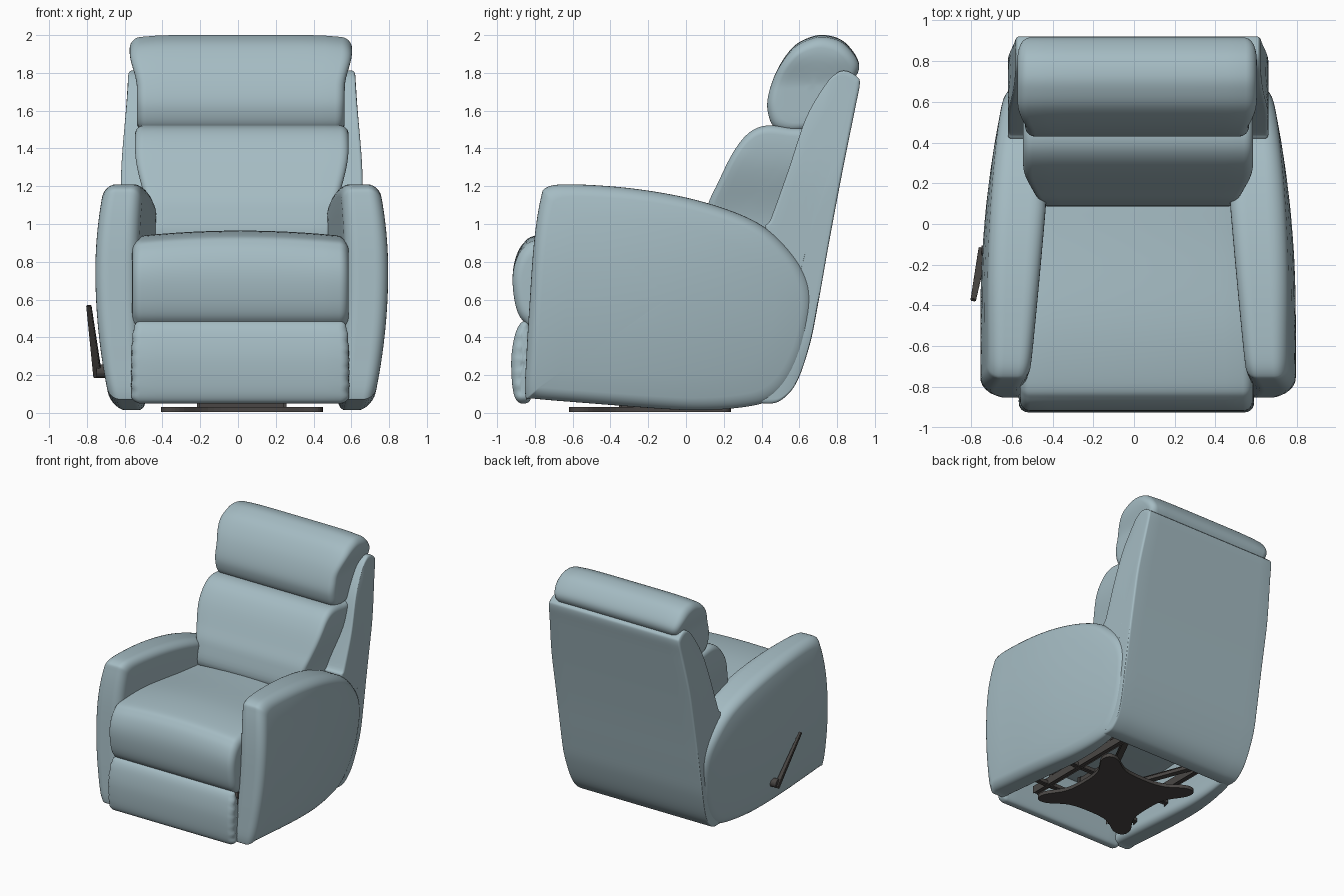
import bpy, bmesh, math
from mathutils import Vector

if "Cube" in bpy.data.objects:
    bpy.data.objects.remove(bpy.data.objects["Cube"])

CX = 0.02  # the chair body sits slightly to the right because of the lever


def material(name, rgb):
    m = bpy.data.materials.new(name)
    m.diffuse_color = (*rgb, 1)
    m.use_nodes = True
    m.node_tree.nodes["Principled BSDF"].inputs["Base Color"].default_value = m.diffuse_color
    return m


FABRIC = material("grey blue fabric", (0.375, 0.5, 0.545))
METAL = material("dark metal", (0.068, 0.062, 0.058))


def finish(name, bm, mat, smooth=True):
    bmesh.ops.recalc_face_normals(bm, faces=bm.faces)
    me = bpy.data.meshes.new(name)
    bm.to_mesh(me)
    bm.free()
    me.materials.append(mat)
    ob = bpy.data.objects.new(name, me)
    bpy.context.collection.objects.link(ob)
    for p in me.polygons:
        p.use_smooth = smooth
    return ob


def spline(pts, n=6):
    """Closed smooth curve through the points."""
    out, k = [], len(pts)
    for i in range(k):
        a, b, c, d = (Vector(pts[(i + j) % k]) for j in (-1, 0, 1, 2))
        for s in range(n):
            t = s / n
            out.append(0.5 * (2 * b + (c - a) * t + (2 * a - 5 * b + 4 * c - d) * t * t
                              + (3 * b - a - 3 * c + d) * t ** 3))
    return out


def soft(name, pts, x0, x1, r, warp):
    """Upholstered shape: y-z profile swept along x with rounded ends, then warped."""
    prof = spline(pts)
    ys, zs = [p.x for p in prof], [p.y for p in prof]
    cy, cz = (min(ys) + max(ys)) / 2, (min(zs) + max(zs)) / 2
    hy, hz = (max(ys) - min(ys)) / 2, (max(zs) - min(zs)) / 2
    end = [(0, r, k) for k in (0.2, 0.4, 0.6, 0.8)]
    for i in range(7):
        a = math.pi / 2 * (1 - i / 6)
        end.append((r * (1 - math.sin(a)), r * (1 - math.cos(a)), 1))
    rings = [(x0 + x, d, k) for x, d, k in end]
    for i in range(1, 12):
        rings.append((x0 + r + (x1 - x0 - 2 * r) * i / 12, 0, 1))
    rings += [(x1 - x, d, k) for x, d, k in reversed(end)]
    bm = bmesh.new()
    grid = []
    for x, d, k in rings:
        ky, kz = k * max(0.15, 1 - d / hy), k * max(0.15, 1 - d / hz)
        grid.append([bm.verts.new(warp(x, cy + (p.x - cy) * ky, cz + (p.y - cz) * kz))
                     for p in prof])
    n = len(prof)
    for g, h in zip(grid, grid[1:]):
        for i in range(n):
            j = (i + 1) % n
            bm.faces.new((g[i], g[j], h[j], h[i]))
    for g, x in ((grid[0], x0), (grid[-1], x1)):
        c = bm.verts.new(warp(x, cy, cz))
        for i in range(n):
            bm.faces.new((g[i], g[(i + 1) % n], c))
    return finish(name, bm, FABRIC)


def step(a, b, v):
    t = min(1, max(0, (v - a) / (b - a)))
    return t * t * (3 - 2 * t)


def bar(name, p, q, w, d, taper=1.0):
    """Straight metal bar between two points."""
    p, q = Vector(p), Vector(q)
    bm = bmesh.new()
    bmesh.ops.create_cube(bm, size=1)
    rot = (q - p).to_track_quat('Z', 'Y')
    for v in bm.verts:
        k = taper if v.co.z > 0 else 1
        v.co = (p + q) / 2 + rot @ Vector((v.co.x * w * k, v.co.y * d * k, v.co.z * (q - p).length))
    bmesh.ops.bevel(bm, geom=bm.edges[:], offset=min(w, d, (q - p).length) * 0.15, segments=2,
                    affect='EDGES')
    return finish(name, bm, METAL, False)


# Arms
ARM = [(-0.85, 0.09), (-0.845, 0.3), (-0.83, 0.55), (-0.805, 0.9), (-0.77, 1.13), (-0.735, 1.195),
       (-0.6, 1.21), (-0.3, 1.19), (0, 1.14), (0.25, 1.065), (0.42, 0.98), (0.55, 0.86),
       (0.64, 0.73), (0.675, 0.6), (0.66, 0.45), (0.62, 0.3), (0.54, 0.15), (0.44, 0.065),
       (0.3, 0.03), (0.1, 0.015), (-0.1, 0.02), (-0.5, 0.05), (-0.8, 0.075)]


def arm_warp(side):
    def f(x, y, z):
        t = (x - 0.55) / 0.225
        drop = (z - 0.75) / 0.75
        outer = 0.775 - (0.13 if drop > 0 else 0.09) * drop ** 2 - 0.125 * (max(0, y + 0.45) / 1.13) ** 2
        inner = 0.55 - 0.05 * drop ** 2 - 0.09 * min(1, max(0, (y + 0.8) / 0.9)) * step(0.05, 0.6, z)
        return CX + side * (inner + (outer - inner) * t), y, z
    return f


for side, label in ((-1, "left"), (1, "right")):
    soft(label + "_arm", ARM, 0.55, 0.775, 0.065, arm_warp(side))

# Back shell with side wings
SHELL = [(0.42, 0.05), (0.5, 0.065), (0.585, 0.16), (0.655, 0.36), (0.7, 0.58), (0.757, 0.9),
         (0.823, 1.25), (0.893, 1.6), (0.92, 1.74), (0.905, 1.78), (0.85, 1.81), (0.8, 1.8),
         (0.74, 1.74), (0.635, 1.56), (0.54, 1.28), (0.45, 1.03), (0.42, 0.97), (0.47, 0.75),
         (0.5, 0.55), (0.48, 0.3), (0.41, 0.15), (0.385, 0.07)]
soft("back_shell", SHELL, -1, 1, 0.025, lambda x, y, z: (
    CX + x * (0.64 - 0.04 * step(1.2, 1.85, z) - 0.025 * step(0.5, 0.05, z)), y, z))

# Headrest, flared at the top corners
HEAD = [(0.47, 1.51), (0.432, 1.6), (0.44, 1.7), (0.49, 1.83), (0.57, 1.94), (0.66, 1.99),
        (0.74, 2.0), (0.83, 1.97), (0.9, 1.89), (0.915, 1.82), (0.87, 1.74), (0.8, 1.62),
        (0.7, 1.52), (0.57, 1.485)]
soft("headrest", HEAD, -0.55, 0.55, 0.05, lambda x, y, z: (
    0.015 + x * (1 + 0.07 * step(1.72, 1.93, z)), y, z - 0.02 * step(1.7, 2, z) * (x / 0.55) ** 6))

# Lower back cushion, narrower between the arms
LUMBAR = [(0.1, 0.9), (0.11, 1.08), (0.17, 1.22), (0.25, 1.38), (0.33, 1.48), (0.42, 1.52),
          (0.55, 1.51), (0.68, 1.48), (0.7, 1.3), (0.55, 0.95), (0.3, 0.83)]
soft("back_cushion", LUMBAR, -0.565, 0.565, 0.045, lambda x, y, z: (
    CX + x * (0.85 + 0.15 * step(0.95, 1.4, z)), y, z))

# Seat, crowned across its width
SEAT = [(-0.86, 0.485), (-0.9, 0.56), (-0.918, 0.69), (-0.905, 0.79), (-0.86, 0.87), (-0.78, 0.912),
        (-0.5, 0.935), (-0.1, 0.91), (0.3, 0.88), (0.4, 0.8), (0.4, 0.5), (0.2, 0.42),
        (-0.4, 0.42), (-0.78, 0.45)]
soft("seat", SEAT, -0.573, 0.573, 0.05, lambda x, y, z: (
    0.013 + x * (1 - 0.12 * step(-0.8, 0.1, y)), y,
    z + 0.03 * step(0.6, 0.9, z) * (1 - (x / 0.573) ** 2)))

# Footrest with gathered ends
FOOT = [(-0.86, 0.485), (-0.9, 0.43), (-0.924, 0.3), (-0.92, 0.15), (-0.9, 0.07), (-0.86, 0.05),
        (-0.82, 0.08), (-0.8, 0.25), (-0.82, 0.45)]
soft("footrest", FOOT, -0.575, 0.575, 0.045, lambda x, y, z: (
    0.012 + x * (1 - 0.02 * step(0.3, 0.5, z) + 0.006 * math.sin(z * 95) * step(0.45, 0.55, abs(x))),
    y, z))

# Swivel base plate with concave sides
quarter = [(0.31, 0), (0.33, 0.18), (0.42, 0.33), (0.415, 0.415), (0.33, 0.42), (0.18, 0.33)]
outline = []
for turn in range(4):
    for x, y in quarter:
        for _ in range(turn):
            x, y = -y, x
        outline.append((x, y))
bm = bmesh.new()
face = bm.faces.new([bm.verts.new((CX + p.x, -0.19 + p.y, 0.004)) for p in spline(outline, 5)])
ext = bmesh.ops.extrude_face_region(bm, geom=[face])
bmesh.ops.translate(bm, vec=(0, 0, 0.028), verts=[v for v in ext["geom"] if isinstance(v, bmesh.types.BMVert)])
finish("base_plate", bm, METAL, False)

# Hub and underframe
bar("base_hub", (CX, -0.19, 0.025), (CX, -0.19, 0.13), 0.44, 0.3)
for s in (-1, 1):
    x = CX + s * 0.36
    bar("side_rail", (x, -0.7, 0.14), (x, 0.45, 0.14), 0.04, 0.05)
    bar("diagonal_brace", (x, 0.4, 0.15), (CX + s * 0.12, -0.1, 0.12), 0.035, 0.035)
    bar("upright_brace", (x, 0.15, 0.14), (x, 0.35, 0.46), 0.03, 0.03)
    bar("frame_post", (x, -0.5, 0.14), (x, -0.5, 0.46), 0.03, 0.03)
for y in (-0.55, -0.19, 0.4):
    bar("cross_rail", (CX - 0.5, y, 0.13), (CX + 0.5, y, 0.13), 0.04, 0.04)

# Recline lever on the left arm
bar("lever", (-0.742, -0.125, 0.19), (-0.79, -0.375, 0.57), 0.045, 0.025, 0.6)
bm = bmesh.new()
bmesh.ops.create_cone(bm, cap_ends=True, segments=24, radius1=0.035, radius2=0.035, depth=0.09)
for v in bm.verts:
    v.co = Vector((-0.705 + v.co.z, -0.14 + v.co.x, 0.22 + v.co.y))
finish("lever_pivot", bm, METAL, False)
